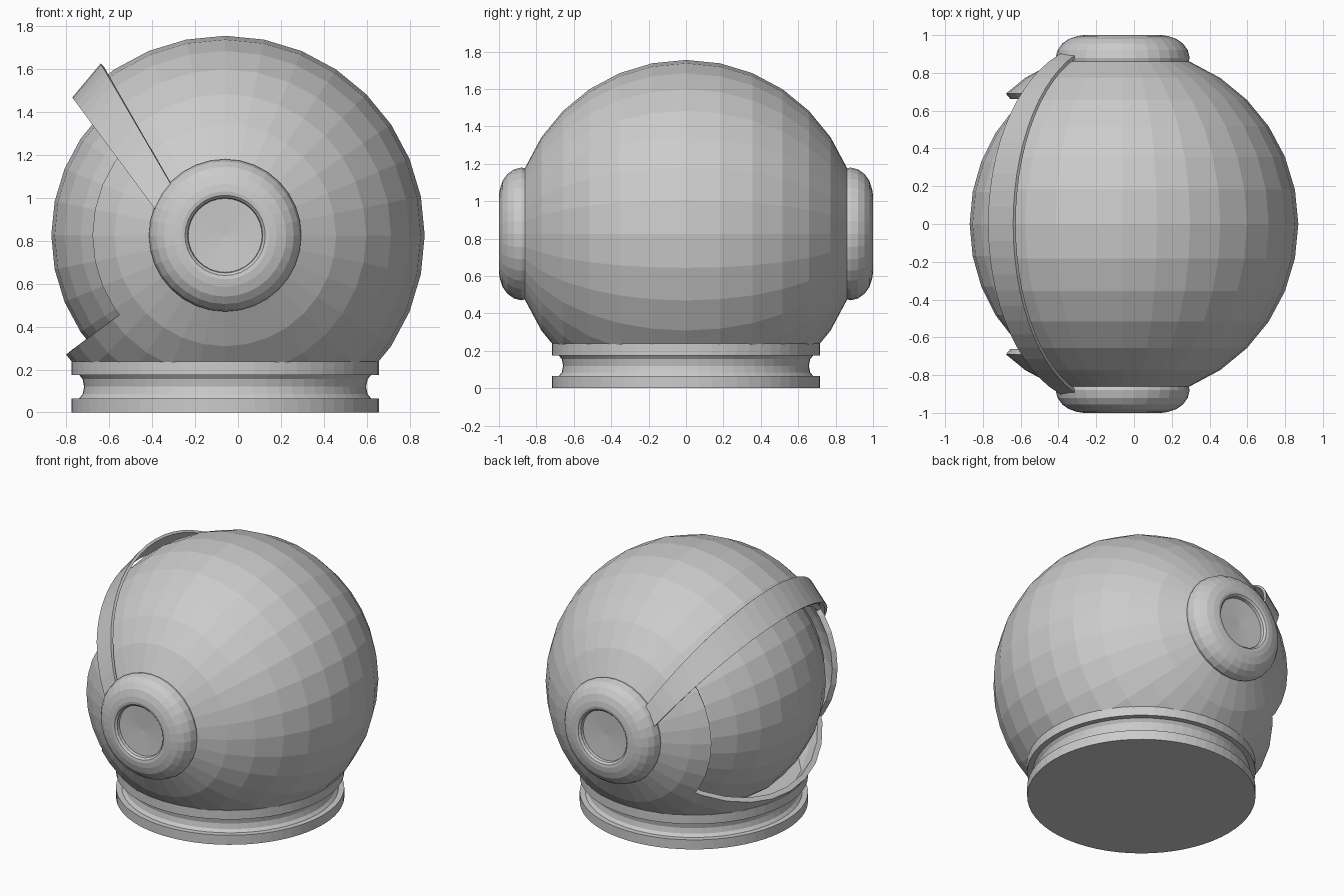
import bpy, bmesh, math
from mathutils import Vector, Matrix

if "Cube" in bpy.data.objects:
    bpy.data.objects.remove(bpy.data.objects["Cube"], do_unlink=True)

CENTRE = Vector((-0.06, 0, 0.825))
R = 0.93

grey = bpy.data.materials.new("light grey")
grey.use_nodes = True
grey.diffuse_color = (0.6, 0.6, 0.6, 1)
grey.node_tree.nodes["Principled BSDF"].inputs["Base Color"].default_value = (0.6, 0.6, 0.6, 1)


def finish(name, bm, location=CENTRE, thickness=0):
    mesh = bpy.data.meshes.new(name)
    bmesh.ops.recalc_face_normals(bm, faces=bm.faces)
    bm.to_mesh(mesh)
    bm.free()
    mesh.materials.append(grey)
    obj = bpy.data.objects.new(name, mesh)
    obj.location = location
    bpy.context.collection.objects.link(obj)
    if thickness:
        mod = obj.modifiers.new("thickness", "SOLIDIFY")
        mod.thickness = thickness
        mod.offset = -1
    return obj


def sphere(radius, y_scale=1):
    # Ball with its poles on the ear axis
    bm = bmesh.new()
    bmesh.ops.create_uvsphere(bm, u_segments=32, v_segments=16, radius=radius)
    bm.transform(Matrix.Diagonal((1, y_scale, 1, 1)) @ Matrix.Rotation(math.pi / 2, 4, "X"))
    return bm


def lathe(profile, segments):
    # Spin (radius, height) points around z
    bm = bmesh.new()
    verts = [bm.verts.new((r, 0, h)) for r, h in profile]
    edges = [bm.edges.new(pair) for pair in zip(verts, verts[1:])]
    bmesh.ops.spin(bm, geom=verts + edges, cent=(0, 0, 0), axis=(0, 0, 1),
                   angle=math.tau, steps=segments)
    bmesh.ops.remove_doubles(bm, verts=bm.verts, dist=0.0005)
    return bm


# Helmet shell: cut flat at the neck, with a face opening towards -x
upper = Vector((-0.804, 0, -0.595))
lower = Vector((-0.6, 0, 0.8))
side = Vector((0, 1, 0))
bm = sphere(R)


def cut(point, normal, remove=False):
    bmesh.ops.bisect_plane(bm, geom=bm.verts[:] + bm.edges[:] + bm.faces[:],
                           plane_co=point, plane_no=normal, clear_outer=remove)


cut((0, 0, -0.62), (0, 0, -1), True)
cut(upper * 0.17, upper)
cut((0, 0, 0), lower)
for s in (-1, 1):
    cut(side * 0.69 * s, side)
opening = []
for face in bm.faces:
    c = face.calc_center_median()
    if c.dot(upper) > 0.17 and c.dot(lower) > 0 and abs(c.y) < 0.69:
        opening.append(face)
bmesh.ops.delete(bm, geom=opening, context="FACES")
finish("helmet_shell", bm, thickness=0.035)

# Visor ball showing through the opening
finish("visor", sphere(0.81, 1.07))

# Brow band: tapered strip from ear to ear above the opening
rear = (Vector((-0.085, 0, -0.05)), Vector((-0.503, 0, 0.864)) * 0.984)
front = (Vector((-0.153, 0, -0.113)), Vector((-0.595, 0, 0.804)) * 0.94)
bm = bmesh.new()
rows = []
STEPS = 28
for i in range(STEPS + 1):
    t = math.radians(76) * (2 * i / STEPS - 1)
    rows.append([bm.verts.new(foot + reach * math.cos(t) + side * math.sin(t) * 0.95)
                 for foot, reach in (rear, front)])
for a, b in zip(rows, rows[1:]):
    bm.faces.new((a[0], a[1], b[1], b[0]))
band = finish("brow_band", bm)
if band.data.polygons[STEPS // 2].normal.z < 0:
    band.data.flip_normals()
mod = band.modifiers.new("thickness", "SOLIDIFY")
mod.thickness = 0.018
mod.offset = -1

# Ear cups: rounded discs with a dished centre
cup = [(0, 0.955), (0.172, 0.965), (0.175, 0.985), (0.187, 0.997), (0.205, 1.0), (0.24, 0.995),
       (0.285, 0.98), (0.32, 0.955), (0.345, 0.92), (0.355, 0.88), (0.35, 0.86), (0.3, 0.82), (0, 0.82)]
for name, s in (("front_ear_cup", 1), ("back_ear_cup", -1)):
    bm = lathe(cup, 32)
    bm.transform(Matrix.Rotation(s * math.pi / 2, 4, "X"))
    finish(name, bm)

# Neck ring: two flanges around a concave groove
neck = [(0, 0), (0.716, 0), (0.716, 0.066), (0.68, 0.066), (0.664, 0.085), (0.657, 0.12),
        (0.664, 0.155), (0.68, 0.175), (0.716, 0.175), (0.716, 0.238), (0.68, 0.238), (0, 0.238)]
finish("neck_ring", lathe(neck, 64), (CENTRE.x, 0, 0))
